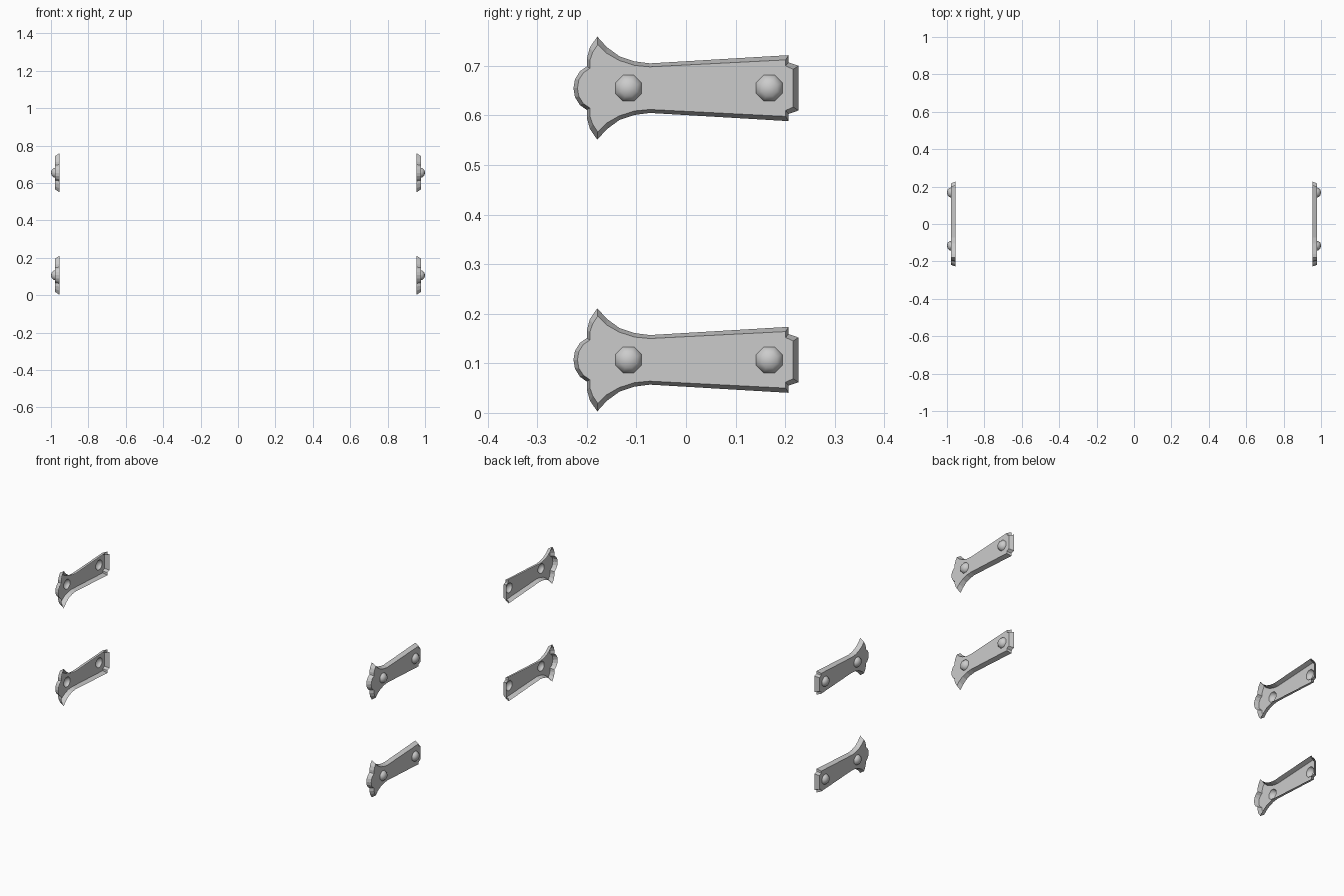
import bpy, bmesh, math

if "Cube" in bpy.data.objects:
    bpy.data.objects.remove(bpy.data.objects["Cube"])

X_BACK, X_FACE, X_TIP = 0.955, 0.979, 1.0
HEIGHTS = {"lower": 0.107, "upper": 0.655}
RIVETS = {"front": -0.116, "back": 0.168}
RIVET_R, SIDES = 0.0285, 8

# upper half of the plate outline (y, z): wide open rim and smaller bevelled face
RIM = [(-0.227, 0), (-0.224, 0.018), (-0.214, 0.034), (-0.200, 0.044),
       (-0.200, 0.060), (-0.194, 0.082), (-0.179, 0.104), (-0.160, 0.083),
       (-0.134, 0.064), (-0.104, 0.054), (-0.073, 0.050), (0.207, 0.0665),
       (0.207, 0.052), (0.227, 0.045)]
FACE = [(-0.219, 0), (-0.216, 0.017), (-0.207, 0.031), (-0.194, 0.040),
        (-0.194, 0.056), (-0.188, 0.073), (-0.178, 0.088), (-0.161, 0.071),
        (-0.135, 0.056), (-0.104, 0.046), (-0.073, 0.043), (0.201, 0.057),
        (0.201, 0.045), (0.216, 0.038)]


def full(half):
    return half + [(y, -z) for y, z in reversed(half[1:])]


def circle(cy, r):
    return [(cy + r * math.cos((i + 0.5) * math.tau / SIDES),
             r * math.sin((i + 0.5) * math.tau / SIDES)) for i in range(SIDES)]


def ring(bm, points, x, z0):
    return [bm.verts.new((x, y, z0 + z)) for y, z in points]


def bridge(bm, a, b):
    n = len(a)
    for i in range(n):
        j = (i + 1) % n
        bm.faces.new((a[i], a[j], b[j], b[i]))


def loop_edges(bm, verts):
    out = []
    for i, v in enumerate(verts):
        w = verts[(i + 1) % len(verts)]
        out.append(bm.edges.get((v, w)) or bm.edges.new((v, w)))
    return out


def finish(bm, name, smooth):
    # every visible face of these shells points outwards, towards +x
    bm.normal_update()
    for f in bm.faces:
        if f.normal.x < 0:
            f.normal_flip()
        f.smooth = smooth
    mesh = bpy.data.meshes.new(name)
    bm.to_mesh(mesh)
    bm.free()
    obj = bpy.data.objects.new(name, mesh)
    bpy.context.collection.objects.link(obj)
    # second copy on the opposite side
    mirror = obj.modifiers.new("mirror", 'MIRROR')
    mirror.use_axis = (True, False, False)
    mirror.use_mirror_merge = False


for level, z0 in HEIGHTS.items():
    # strap plate: open-backed shell with a bevelled rim and rivet holes
    bm = bmesh.new()
    rim = ring(bm, full(RIM), X_BACK, z0)
    face = ring(bm, full(FACE), X_FACE, z0)
    bridge(bm, rim, face)
    edges = loop_edges(bm, face)
    for cy in RIVETS.values():
        edges += loop_edges(bm, ring(bm, circle(cy, RIVET_R), X_FACE, z0))
    bmesh.ops.triangle_fill(bm, use_beauty=True, edges=edges, normal=(1, 0, 0))
    finish(bm, level + "_strap_plate", False)

    # hollow domed rivets
    for end, cy in RIVETS.items():
        bm = bmesh.new()
        rings = [ring(bm, circle(cy, RIVET_R * s), x, z0)
                 for s, x in ((1, X_FACE), (0.92, 0.987), (0.6, 0.996))]
        bridge(bm, rings[0], rings[1])
        bridge(bm, rings[1], rings[2])
        top = bm.verts.new((X_TIP, cy, z0))
        for i in range(SIDES):
            bm.faces.new((rings[2][i], rings[2][(i + 1) % SIDES], top))
        finish(bm, f"{level}_{end}_rivet", True)
